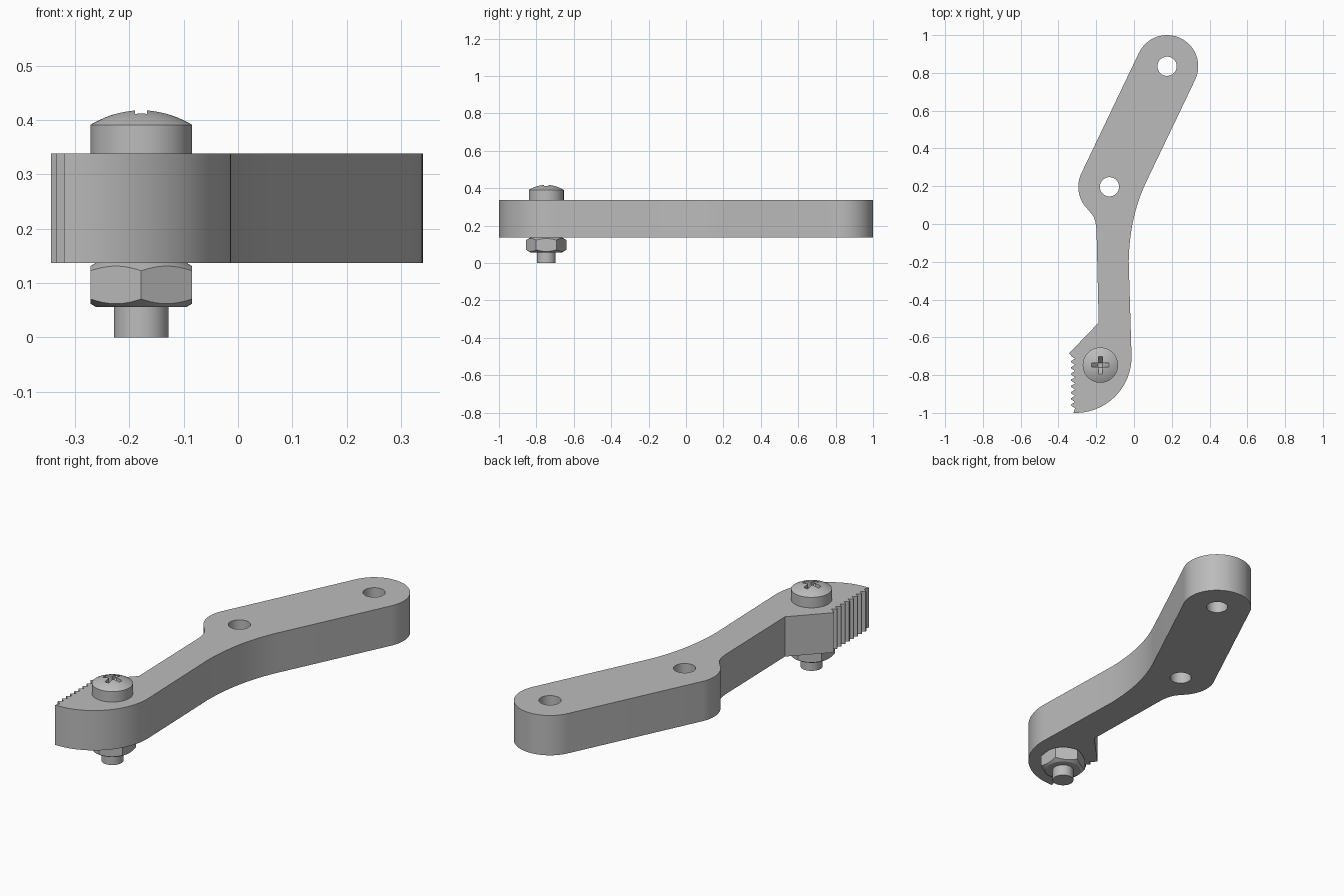
import bpy, bmesh
from math import sin, cos, radians
from mathutils import Vector

old = bpy.data.objects.get("Cube")
if old:
    bpy.data.objects.remove(old, do_unlink=True)

steel = bpy.data.materials.new("grey_steel")
steel.use_nodes = True
GREY = (0.5, 0.5, 0.5, 1)
steel.diffuse_color = GREY
steel.node_tree.nodes["Principled BSDF"].inputs["Base Color"].default_value = GREY

BOTTOM, TOP = 0.137, 0.338
BOLT = Vector((-0.178, -0.747))
HOLES = [Vector((0.175, 0.835)), Vector((-0.13, 0.197))]


def arc(c, r, a0, a1, n=24):
    angles = [radians(a0 + (a1 - a0) * i / n) for i in range(n + 1)]
    return [(c[0] + r * cos(a), c[1] + r * sin(a)) for a in angles]


def bend(a, b, c, n=16):
    a, b, c = Vector(a), Vector(b), Vector(c)
    ts = [i / n for i in range(n + 1)]
    return [tuple(a * (1 - t) ** 2 + b * 2 * t * (1 - t) + c * t * t) for t in ts]


def loft(name, sections):
    """Join matching rings of points into a closed solid."""
    bm = bmesh.new()
    rings = [[bm.verts.new(p) for p in ring] for ring in sections]
    for a, b in zip(rings, rings[1:]):
        for i in range(len(a)):
            j = (i + 1) % len(a)
            bm.faces.new((a[i], a[j], b[j], b[i]))
    bm.faces.new(rings[0])
    bm.faces.new(rings[-1])
    bmesh.ops.recalc_face_normals(bm, faces=bm.faces)
    mesh = bpy.data.meshes.new(name)
    bm.to_mesh(mesh)
    bm.free()
    mesh.materials.append(steel)
    obj = bpy.data.objects.new(name, mesh)
    bpy.context.collection.objects.link(obj)
    return obj


def prism(name, outline, z0, z1):
    return loft(name, [[(x, y, z) for x, y in outline] for z in (z0, z1)])


def lathe(name, profile, centre, n=64):
    """Revolve (radius, z) pairs about a vertical axis."""
    return loft(name, [[(x, y, z) for x, y in arc(centre, r, 0, 360 - 360 / n, n - 1)]
                       for r, z in profile])


def boolean(obj, cutter, operation="DIFFERENCE"):
    cutter.hide_render = True
    mod = obj.modifiers.new("cut", "BOOLEAN")
    mod.object, mod.operation, mod.solver = cutter, operation, "EXACT"
    bpy.context.view_layer.objects.active = obj
    bpy.ops.object.modifier_apply(modifier=mod.name)
    bpy.data.objects.remove(cutter, do_unlink=True)


def smooth(obj):
    bpy.ops.object.select_all(action="DESELECT")
    obj.select_set(True)
    bpy.context.view_layer.objects.active = obj
    bpy.ops.object.shade_smooth_by_angle(angle=radians(25))


# Lever arm: rounded upper end, waisted neck, toothed jaw
R = 0.165
outline = arc(HOLES[0], R, 154.5, -25.5, 32)
outline += bend((0.065, 0.223), (-0.025, 0.035), (-0.028, -0.2))
outline += arc((-0.31, -0.703), 0.297, 3, -92, 28)
TEETH, JAW_LOW, JAW_HIGH = 9, -0.985, -0.69
step = (JAW_HIGH - JAW_LOW) / TEETH
for i in range(TEETH):
    y = JAW_LOW + step * i
    outline += [(-0.312, y + step * 0.3), (-0.334, y + step * 0.75),
                (-0.334, y + step * 0.9)]
outline += [(-0.344, -0.685), (-0.187, -0.522)]
outline += bend((-0.198, -0.05), (-0.199, 0.025), (-0.225, 0.055), 8)
outline += arc(HOLES[1], R, 220, 154.5, 16)
arm = prism("lever_arm", outline, BOTTOM, TOP)
for hole in HOLES:
    boolean(arm, lathe("hole_cutter", [(0.051, 0), (0.051, 0.5)], hole, 40))
smooth(arm)

# Screw head: short cylinder with a shallow dome
HEAD, RIM, CROWN = 0.0935, 0.391, 0.418
dome = [(HEAD * (1 - i / 10), RIM + (CROWN - RIM) * (1 - (1 - i / 10) ** 2))
        for i in range(10)]
head = lathe("screw_head", [(HEAD, TOP - 0.01)] + dome, BOLT)

# Cross recess with arms that slope in toward the middle
wedge = [(-0.046, 0.43), (0.046, 0.43), (0.046, 0.408),
         (0.012, 0.37), (-0.012, 0.37), (-0.046, 0.408)]
SLOT = 0.011
for along_x in (True, False):
    sides = []
    for s in (-SLOT, SLOT):
        sides.append([(BOLT.x + (u if along_x else s),
                       BOLT.y + (s if along_x else u), z) for u, z in wedge])
    boolean(head, loft("recess_cutter", sides))
smooth(head)

# Screw shank, running through the arm and out below the nut
shank = lathe("screw_shank", [(0.0505, 0), (0.0505, TOP)], BOLT, 48)
smooth(shank)

# Hex nut with both rims turned to a chamfer
NUT_LOW, CORNER = 0.056, 0.108
nut = prism("hex_nut", arc(BOLT, CORNER, 30, 330, 5), NUT_LOW, BOTTOM)
chamfer = lathe("chamfer_cutter",
                [(0.082, NUT_LOW - 0.001), (0.112, NUT_LOW + 0.017),
                 (0.112, BOTTOM - 0.017), (0.082, BOTTOM + 0.001)], BOLT, 72)
boolean(nut, chamfer, "INTERSECT")
smooth(nut)
